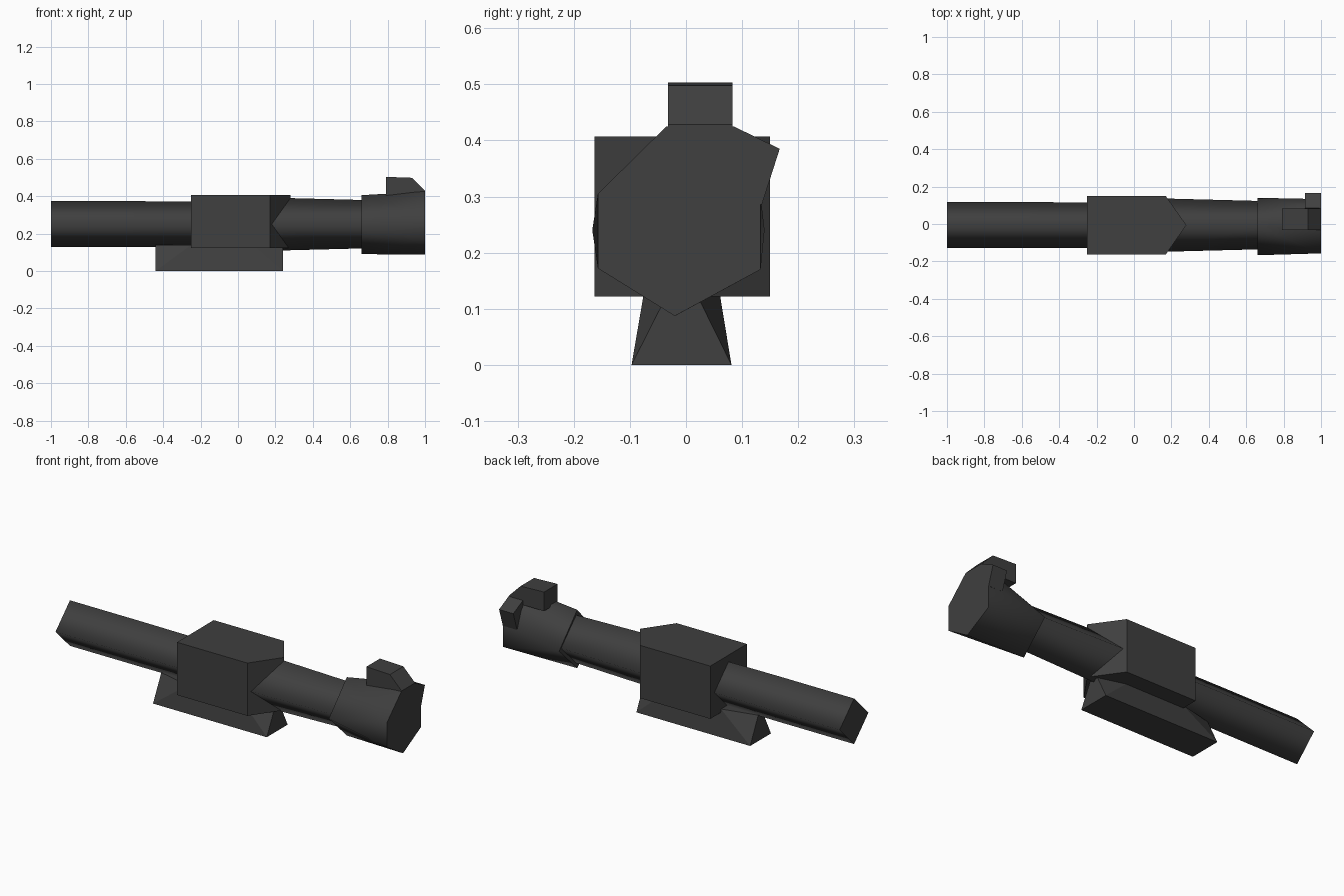
import bpy, bmesh

if "Cube" in bpy.data.objects:
    bpy.data.objects.remove(bpy.data.objects["Cube"])

mat = bpy.data.materials.new("dark grey")
mat.diffuse_color = (0.05, 0.05, 0.05, 1)
mat.use_nodes = True
mat.node_tree.nodes["Principled BSDF"].inputs["Base Color"].default_value = mat.diffuse_color

CY, CZ = -0.006, 0.25   # axis of the tubes


def hull(name, pts, smooth=False):
    """Convex solid around the points; smooth keeps the end caps flat."""
    bm = bmesh.new()
    for p in pts:
        bm.verts.new(p)
    bmesh.ops.convex_hull(bm, input=bm.verts[:])
    bmesh.ops.delete(bm, geom=[v for v in bm.verts if not v.link_faces], context='VERTS')
    bmesh.ops.dissolve_limit(bm, angle_limit=0.01, verts=bm.verts[:], edges=bm.edges[:])
    bmesh.ops.recalc_face_normals(bm, faces=bm.faces[:])
    bm.normal_update()
    for f in bm.faces:
        f.smooth = smooth and abs(f.normal.x) < 0.9
    for e in bm.edges:
        e.smooth = all(f.smooth for f in e.link_faces)
    me = bpy.data.meshes.new(name)
    bm.to_mesh(me)
    bm.free()
    me.materials.append(mat)
    ob = bpy.data.objects.new(name, me)
    bpy.context.collection.objects.link(ob)
    return ob


def diamond(x, r, cy=CY, cz=CZ):
    """Four-sided tube section standing on its corner."""
    return [(x, cy + r, cz), (x, cy, cz + r), (x, cy - r, cz), (x, cy, cz - r)]


def extrude_x(section, x0, x1):
    return [(x, y, z) for x in (x0, x1) for y, z in section]


# four-sided tubes
hull("rear_tube", diamond(-1, 0.123) + diamond(-0.56, 0.123), True)
hull("middle_tube", diamond(-0.56, 0.123) + diamond(-0.2, 0.121), True)
hull("front_tube", diamond(0.1, 0.144) + diamond(0.68, 0.129), True)

# central housing with a pointed front
plan = [(-0.25, -0.163), (0.17, -0.163), (0.28, -0.006), (0.17, 0.15), (-0.25, 0.15)]
hull("housing", [(x, y, z) for x, y in plan for z in (0.122, 0.407)])

# lens bell: diamond at the back, many-sided face at the front
face = [(-0.02, 0.087), (0.133, 0.17), (0.133, 0.30), (0.085, 0.425),
        (-0.035, 0.425), (-0.157, 0.305), (-0.157, 0.172)]
back = [(-0.014, 0.405), (0.14, 0.24), (-0.014, 0.09), (-0.167, 0.24)]
hull("lens_bell", [(0.66, y, z) for y, z in back] + [(1, y, z) for y, z in face], True)

# top knob with a sloped front
side = [(0.79, 0.40), (0.79, 0.503), (0.93, 0.498), (1.0, 0.428), (1.0, 0.40)]
hull("top_knob", [(x, y, z) for x, z in side for y in (-0.032, 0.083)])

# tilted side knob
hull("side_knob", extrude_x([(0.085, 0.425), (0.167, 0.385), (0.135, 0.285), (0.05, 0.32)], 0.915, 1.0))

# mounting foot, narrowing upward and towards both ends
foot = extrude_x([(-0.097, 0), (0.081, 0), (0.012, 0.14), (-0.026, 0.14)], -0.44, 0.24)
foot += extrude_x([(-0.073, 0.14), (0.058, 0.14)], -0.25, 0.08)
hull("mount_foot", foot)
